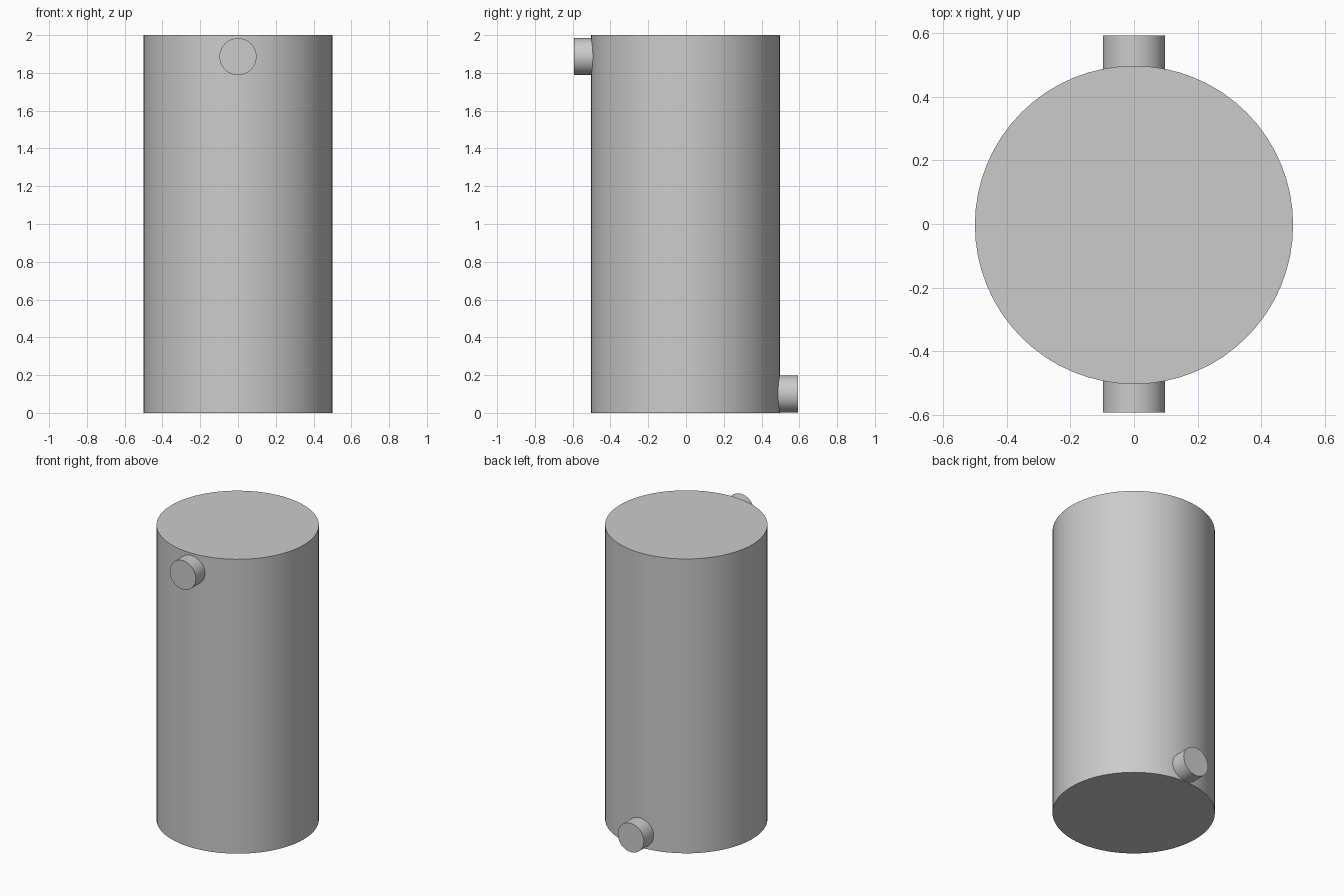
import bpy
import math

cube = bpy.data.objects.get("Cube")
if cube:
    bpy.data.objects.remove(cube, do_unlink=True)

# Single plain grey
GREY = (0.6, 0.6, 0.6, 1.0)
grey = bpy.data.materials.new("light_grey")
grey.use_nodes = True
grey.diffuse_color = GREY
grey.node_tree.nodes["Principled BSDF"].inputs["Base Color"].default_value = GREY

TANK_Y = -0.003
PORT_END = 0.593


def cylinder(name, radius, depth, location, sides, tilt=0.0):
    bpy.ops.mesh.primitive_cylinder_add(
        vertices=sides, radius=radius, depth=depth,
        location=location, rotation=(tilt, 0, 0))
    obj = bpy.context.object
    obj.name = name
    obj.data.materials.append(grey)
    bpy.ops.object.shade_smooth_by_angle(angle=math.radians(30))
    return obj


def port(name, side, z):
    """Short round stub from inside the tank wall outward along y."""
    inner = 0.45
    cylinder(name, 0.098, PORT_END - inner,
             (0, side * (PORT_END + inner) / 2, z), 48, math.pi / 2)


# Upright tank body
cylinder("tank_body", 0.5, 2.0, (0, TANK_Y, 1.0), 64)

# Inlet high on the front, outlet low on the back
port("front_inlet", -1, 1.886)
port("back_outlet", 1, 0.101)
